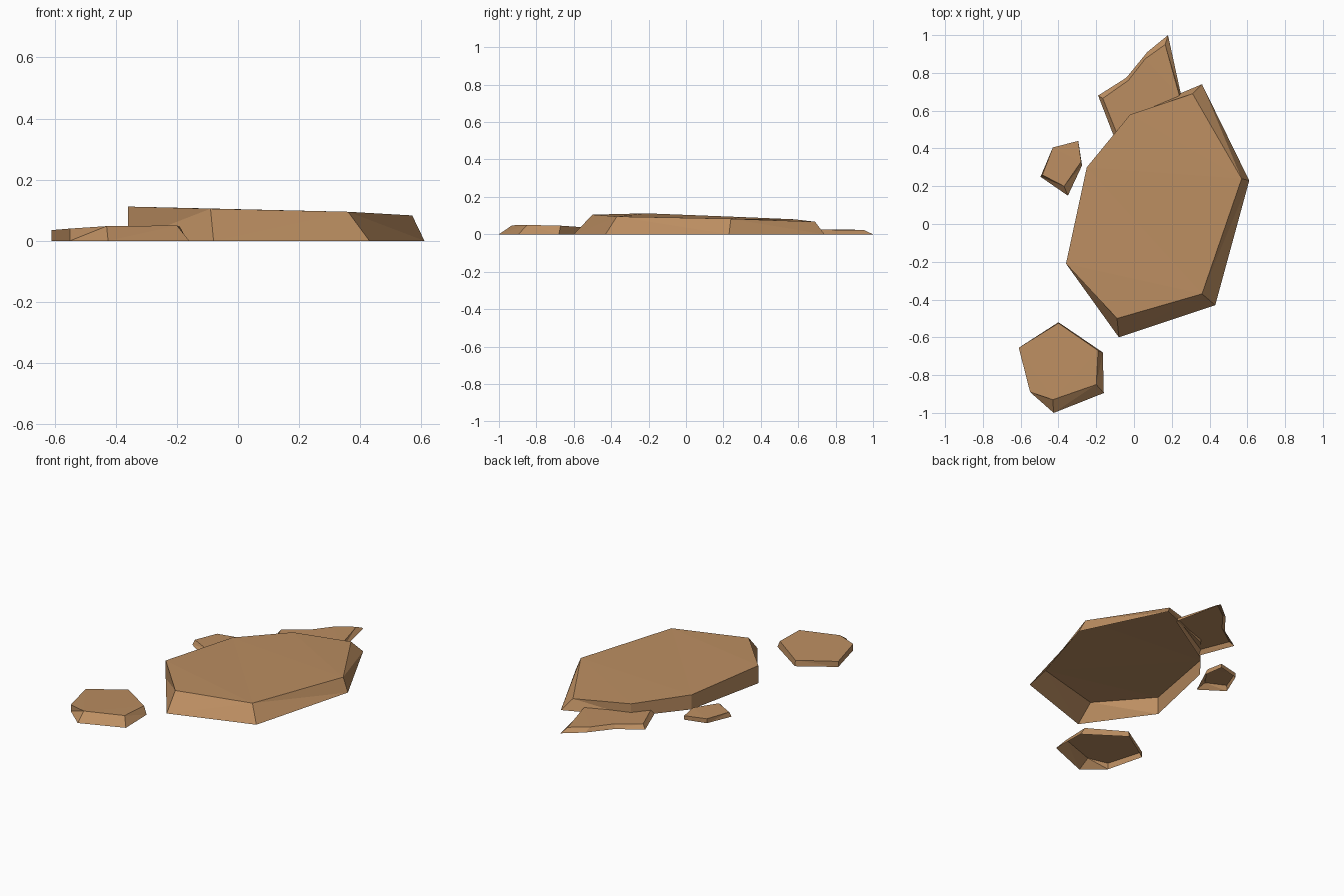
import bpy
import bmesh

cube = bpy.data.objects.get("Cube")
if cube:
    bpy.data.objects.remove(cube, do_unlink=True)

# One sandstone colour for every rock
stone = bpy.data.materials.new("tan_stone")
stone.use_nodes = True
colour = (0.50, 0.27, 0.12, 1)
stone.diffuse_color = colour
shader = stone.node_tree.nodes["Principled BSDF"]
shader.inputs["Base Color"].default_value = colour
shader.inputs["Roughness"].default_value = 0.9


def flat_rock(name, corners):
    """Open-bottomed rock. Each corner is top x, y, z, then an optional
    outward flare x, y of the foot; corners run counter-clockwise."""
    bm = bmesh.new()
    top, foot = [], []
    for x, y, z, *flare in corners:
        fx, fy = flare or (0, 0)
        top.append(bm.verts.new((x, y, z)))
        foot.append(bm.verts.new((x + fx, y + fy, 0)))
    bm.faces.new(top)
    for i in range(len(top)):
        j = (i + 1) % len(top)
        bm.faces.new((foot[i], foot[j], top[j], top[i]))
    bmesh.ops.triangulate(bm, faces=bm.faces[:])
    mesh = bpy.data.meshes.new(name)
    bm.to_mesh(mesh)
    bm.free()
    mesh.materials.append(stone)
    rock = bpy.data.objects.new(name, mesh)
    bpy.context.collection.objects.link(rock)
    return rock


# Large slab, sloping down towards the back
flat_rock("large_slab", [
    (-.09, -.50, .105, .01, -.10),
    (.36, -.37, .095, .07, -.06),
    (.57, .24, .083, .04, -.01),
    (.31, .69, .067, .05, .05),
    (-.02, .58, .08),
    (-.25, .30, .092),
    (-.36, -.21, .112),
])

# Thin pointed shard tucked against the back of the slab
flat_rock("back_shard", [
    (.24, .68, .025, .01, 0),
    (.165, .95, .023, .015, .05),
    (.06, .875, .025, .01, .035),
    (-.03, .76, .025, -.01, .015),
    (-.165, .665, .025, -.025, .015),
    (-.095, .49, .025, -.01, -.03),
])

# Small pebble beside the slab
flat_rock("small_pebble", [
    (-.37, .20, .032, .02, -.05),
    (-.28, .33, .03, .005, -.02),
    (-.295, .44, .025),
    (-.43, .405, .028),
    (-.485, .26, .03, -.01, -.01),
])

# Six-sided stone at the front
flat_rock("front_stone", [
    (-.43, -.93, .048, .005, -.07),
    (-.20, -.85, .05, .04, -.045),
    (-.19, -.67, .046, .025, -.01),
    (-.40, -.525, .036, 0, .005),
    (-.61, -.655, .035),
    (-.55, -.89, .04),
])
